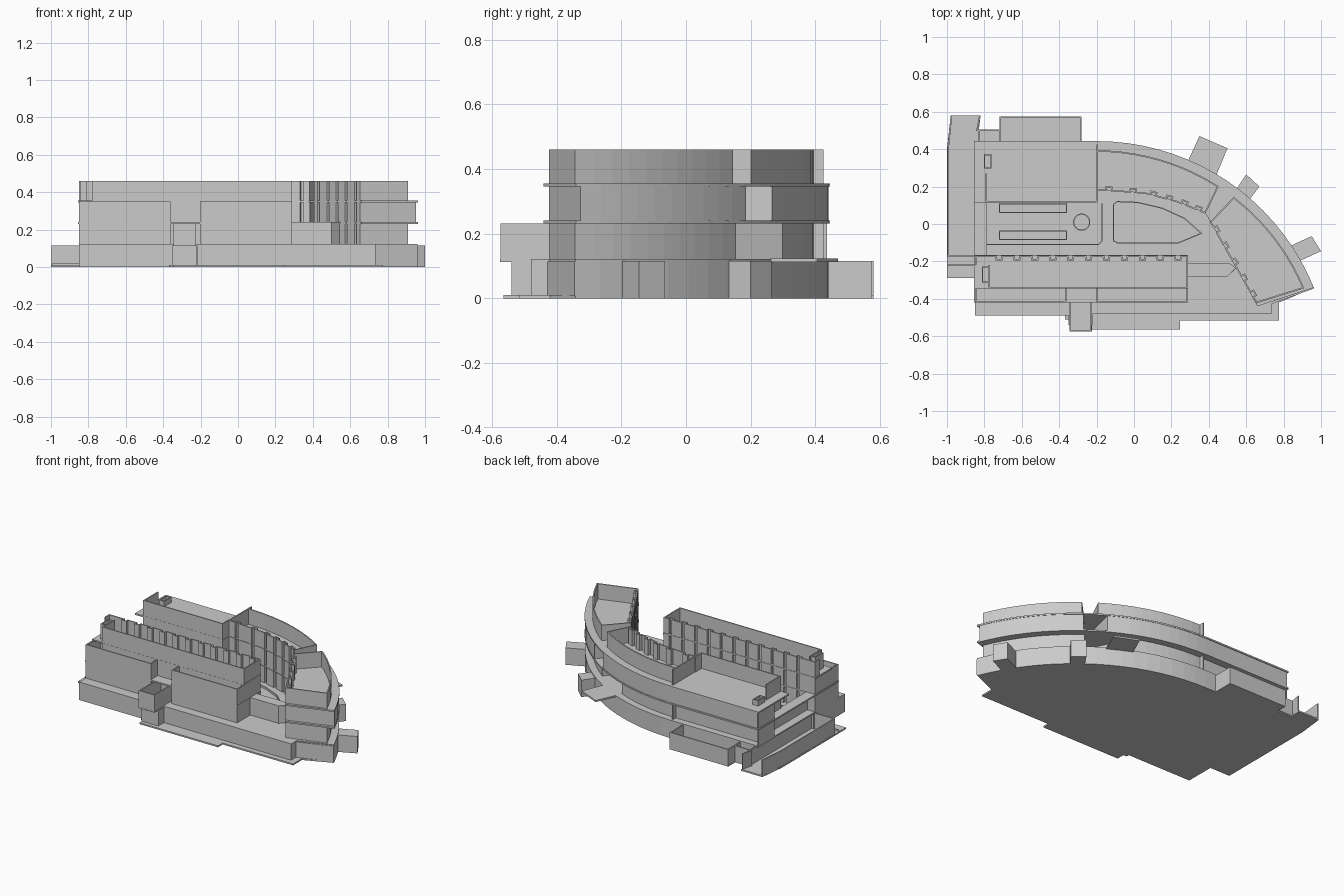
import bpy, bmesh, math
from mathutils import Vector

if "Cube" in bpy.data.objects:
    bpy.data.objects.remove(bpy.data.objects["Cube"])

CX, CY, R = -0.2, -0.81, 1.25      # centre and radius of the curved rear facade
Z = [0.0, 0.12, 0.237, 0.352]      # storey floor levels
TOP = [0.115, 0.232, 0.35, 0.46]   # storey wall tops


def arc(r, a0, a1, n=10):
    """Points on the facade curve, angles clockwise from the back."""
    out = []
    for i in range(n + 1):
        a = math.radians(a0 + (a1 - a0) * i / n)
        out.append((CX + r * math.sin(a), CY + r * math.cos(a)))
    return out


def finish(name, bm):
    bmesh.ops.recalc_face_normals(bm, faces=bm.faces)
    me = bpy.data.meshes.new(name)
    bm.to_mesh(me)
    bm.free()
    ob = bpy.data.objects.new(name, me)
    bpy.context.collection.objects.link(ob)
    return ob


def slab(name, pts, z0, z1):
    bm = bmesh.new()
    f = bm.faces.new([bm.verts.new((x, y, z0)) for x, y in pts])
    g = bmesh.ops.extrude_face_region(bm, geom=[f])['geom']
    bmesh.ops.translate(bm, vec=(0, 0, z1 - z0),
                        verts=[v for v in g if isinstance(v, bmesh.types.BMVert)])
    bm.faces.new([bm.verts.new((x, y, z0)) for x, y in pts]) if f not in bm.faces else None
    return finish(name, bm)


def rect(x0, x1, y0, y1):
    return [(x0, y0), (x1, y0), (x1, y1), (x0, y1)]


def wall(name, pts, z0, z1, t=0.008, closed=False):
    """Mitred wall of thickness t along a plan polyline."""
    P = [Vector(p) for p in pts]
    n = len(P)
    bm = bmesh.new()
    rings = []
    for i, p in enumerate(P):
        a = P[i - 1] if (i or closed) else None
        b = P[(i + 1) % n] if (i < n - 1 or closed) else None
        d0 = (p - a).normalized() if a is not None else (b - p).normalized()
        d1 = (b - p).normalized() if b is not None else d0
        n0, n1 = Vector((-d0.y, d0.x)), Vector((-d1.y, d1.x))
        m = (n0 + n1).normalized()
        m *= t / 2 / max(0.4, m.dot(n0))
        q, s = p + m, p - m
        rings.append([bm.verts.new(c) for c in
                      ((q.x, q.y, z0), (s.x, s.y, z0), (s.x, s.y, z1), (q.x, q.y, z1))])
    for i in range(n if closed else n - 1):
        A, B = rings[i], rings[(i + 1) % n]
        for k in range(4):
            bm.faces.new((A[k], A[(k + 1) % 4], B[(k + 1) % 4], B[k]))
    if not closed:
        bm.faces.new(rings[0])
        bm.faces.new(rings[-1])
    return finish(name, bm)


def niches(p, q, count, depth=0.018, width=0.03):
    """Straight line from p to q with recessed door niches to its left."""
    p, q = Vector(p), Vector(q)
    d = (q - p).normalized()
    nrm = Vector((-d.y, d.x)) * depth
    out = [p]
    for i in range(count):
        c = p.lerp(q, (i + 0.5) / count)
        a, b = c - d * width / 2, c + d * width / 2
        out += [a, a + nrm, b + nrm, b]
    return [tuple(v) for v in out + [q]]


# ---- plan outlines
rear = arc(R, 0, 68, 18)
ground = ([(-1, -0.29), (-0.85, -0.29), (-0.85, -0.49), (-0.37, -0.49), (-0.37, -0.51),
           (-0.345, -0.51), (-0.345, -0.565), (0.245, -0.565), (0.245, -0.515),
           (0.775, -0.515), (0.775, -0.42)] + rear[::-1] +
          [(-0.28, 0.44), (-0.28, 0.575), (-0.72, 0.575), (-0.72, 0.5), (-0.83, 0.5),
           (-0.82, 0.58), (-0.98, 0.58), (-1, 0.4)])
first = ([(-0.85, -0.49), (-0.345, -0.49), (-0.345, -0.575), (-0.225, -0.575),
          (-0.225, -0.48), (0.735, -0.48), (0.735, -0.42)] + rear[::-1] + [(-0.85, 0.44)])
curve_in = [(-0.2, 0.185), (0.06, 0.165), (0.23, 0.12), (0.38, 0.06)]
wing_in = [(0.41, 0.01), (0.655, -0.42)]
wing_tip = [(0.66, -0.44)]

# ---- floor slabs
slab("ground_slab", ground, 0, 0.01)
slab("first_floor_slab", first, 0.113, 0.122)
slab("rear_canopy", [(0.29, 0.34), (0.35, 0.47), (0.5, 0.405), (0.44, 0.26)], 0.112, 0.123)
for lv in (2, 3):
    z0, z1 = Z[lv] - 0.006, Z[lv] + 0.004
    slab(f"front_bar_slab_{lv}", rect(-0.855, 0.29, -0.42 if lv == 2 else -0.345, -0.165), z0, z1)
    slab(f"rear_bar_slab_{lv}", rect(-0.855, -0.2, 0.115, 0.445), z0, z1)
    slab(f"curved_bar_slab_{lv}", curve_in + wing_in[:1] + wing_tip +
         arc(R + 0.003, 0, 68, 18)[::-1], z0, z1)
slab("left_link_slab", rect(-0.855, -0.785, -0.165, 0.115), Z[2] - 0.006, Z[2] + 0.004)
slab("passage_roof", [(0.29, -0.28), (0.5, -0.28), (0.545, -0.235), (0.51, -0.21), (0.29, -0.21)],
     Z[2] - 0.006, Z[2] + 0.004)
wall("passage_wall", [(0.285, -0.276), (0.498, -0.276), (0.54, -0.236)], Z[1], TOP[1])

# ---- ground storey
z0, z1 = 0.008, TOP[0]
wall("ground_rear_wall", [(-0.83, 0.436), (-0.2, 0.436)] + arc(R - 0.004, 0, 68, 18)[1:]
     + [(0.73, -0.425), (0.73, -0.475), (-0.22, -0.475)], z0, z1)
wall("ground_front_wall", [(-0.83, 0.5), (-0.83, -0.16), (-0.846, -0.16), (-0.846, -0.486),
                           (-0.345, -0.486), (-0.345, -0.535), (-0.225, -0.535),
                           (-0.225, -0.475)], z0, z1)
wall("left_ramp_wall", [(-0.976, 0.58), (-0.994, 0.4), (-0.994, -0.17), (-0.85, -0.17)], z0, z1)
wall("ramp_inner_wall", [(-0.825, 0.575), (-0.84, 0.5), (-0.72, 0.5)], z0, z1)
wall("left_step_wall", [(-0.994, -0.22), (-0.85, -0.22)], z0, 0.02)
wall("rear_block_wall", [(-0.715, 0.44), (-0.715, 0.571), (-0.284, 0.571), (-0.284, 0.44)], z0, z1)
slab("small_exit_box", [(0.55, 0.19), (0.6, 0.265), (0.67, 0.2), (0.61, 0.12)], 0, 0.115)
slab("right_exit_box", [(0.84, -0.115), (0.95, -0.065), (1.0, -0.145), (0.88, -0.2)], 0, 0.115)

# ---- court features on the first floor
for y in (0.085, -0.06):
    wall("court_skylight", rect(-0.72, -0.36, y - 0.023, y + 0.023), 0.12, 0.137, 0.006, True)
wall("round_skylight", [(-0.28 + 0.043 * math.cos(i * math.pi / 12),
                         0.01 + 0.043 * math.sin(i * math.pi / 12)) for i in range(24)],
     0.12, 0.137, 0.006, True)
wall("leaf_planter", [(-0.11, -0.09), (-0.09, -0.1), (0.24, -0.1), (0.36, -0.05), (0.27, 0.03),
                      (0.15, 0.085), (0.02, 0.115), (-0.09, 0.12), (-0.11, 0.105)],
     0.12, 0.135, 0.006, True)
wall("court_kerb", [(-0.79, -0.11), (-0.19, -0.11), (-0.17, -0.09), (-0.17, 0.11)],
     0.12, 0.135, 0.006)
wall("entrance_box", [(-0.34, -0.345), (-0.34, -0.57), (-0.23, -0.57), (-0.23, -0.345)],
     0.12, TOP[1])

# ---- upper storeys
rear_court = [(-0.79, 0.27), (-0.79, 0.12), (-0.2, 0.12), (-0.2, 0.19)]
gap = {1: (23, 37), 2: (30.4, 37.4), 3: (32.7, 37.7)}    # opening in the rear curve
for lv in (1, 2, 3):
    z0, z1 = Z[lv], TOP[lv]
    r = R - 0.004 if lv == 2 else R - 0.05
    # front bar with recessed doors towards the court
    wall(f"front_bar_court_wall_{lv}", [(-0.79, -0.172)] +
         niches((-0.77, -0.172), (0.284, -0.172), 11, -0.018)[1:], z0, z1)
    wall(f"front_bar_room_wall_{lv}", [(-0.775, -0.22), (-0.775, -0.342), (0.284, -0.342),
                                       (0.284, -0.172)], z0, z1)
    wall(f"front_bar_left_wall_{lv}", [(-0.79, -0.172), (-0.846, -0.172),
                                       (-0.846, -0.22 if lv == 3 else -0.342)], z0, z1)
    if lv < 3:  # loggia in front of the rooms
        wall(f"loggia_left_wall_{lv}", [(-0.846, -0.342), (-0.846, -0.416), (-0.365, -0.416),
                                        (-0.365, -0.342)], z0, z1)
        wall(f"loggia_right_wall_{lv}", [(-0.2, -0.342), (-0.2, -0.416), (0.284, -0.416),
                                         (0.284, -0.342)], z0, z1)
    wall(f"front_stair_core_{lv}", rect(-0.81, -0.775, -0.31, -0.23), z0, z1, 0.006, True)
    # curved bar
    inner = []
    for a, b in zip(curve_in, curve_in[1:]):
        inner += niches(a, b, 2)[:-1]
    inner.append(curve_in[-1])
    wall(f"curved_bar_inner_wall_{lv}", inner, z0, z1)
    start = [(-0.846, 0.436)] if lv == 2 else []
    wall(f"curved_bar_outer_wall_{lv}", start + arc(r, 0, gap[lv][0]) + [curve_in[-1]], z0, z1)
    if lv != 2:
        wall(f"curved_bar_end_wall_{lv}", [(-0.196, 0.185), (-0.196, 0.425)], z0, z1)
    # right wing
    wall(f"wing_outer_wall_{lv}", [wing_in[0]] + arc(r, gap[lv][1], 67) + [wing_in[1]], z0, z1)
    wall(f"wing_inner_wall_{lv}", niches(*wing_in, 5), z0, z1)
    # rear bar, an open terrace on the top storey
    side = [(-0.846, 0.436), (-0.846, 0.27)] if lv < 3 else []
    wall(f"rear_bar_court_wall_{lv}", side + rear_court, z0, z1)
    wall(f"rear_lift_core_{lv}", rect(-0.8, -0.765, 0.3, 0.37), z0,
         z1 if lv < 3 else z0 + 0.04, 0.006, True)
wall("rear_bar_back_wall_1", [(-0.846, 0.39), (-0.2, 0.39)], Z[1], TOP[1])
wall("left_link_wall", [(-0.79, -0.17), (-0.79, 0.12)], Z[1], TOP[1])
